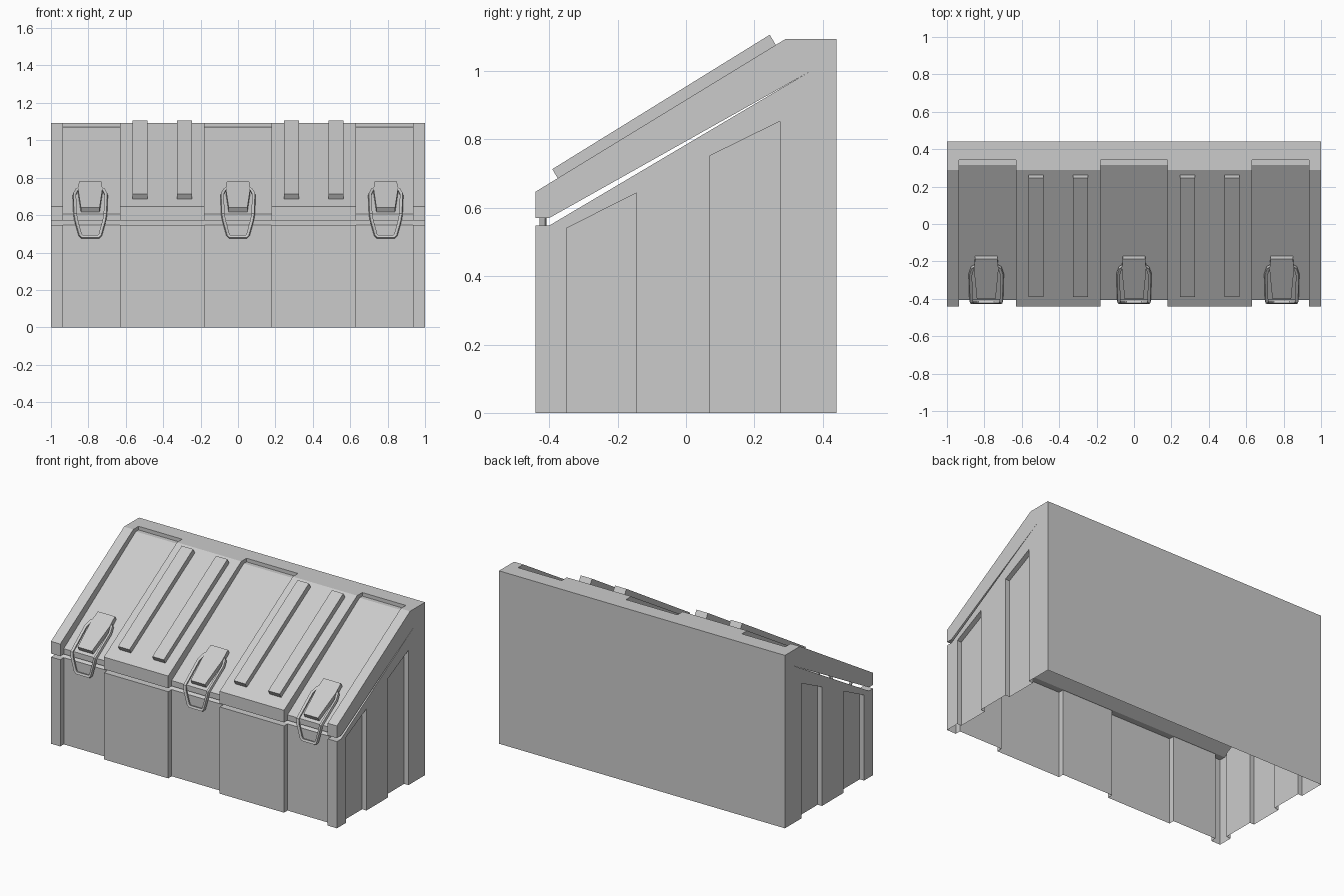
import bpy, bmesh
from mathutils import Vector

if "Cube" in bpy.data.objects:
    bpy.data.objects.remove(bpy.data.objects["Cube"])


def prism(name, pts, vec):
    """Closed solid: planar polygon swept along a vector."""
    bm = bmesh.new()
    a = [bm.verts.new(Vector(p)) for p in pts]
    b = [bm.verts.new(Vector(p) + Vector(vec)) for p in pts]
    n = len(a)
    bm.faces.new(a)
    bm.faces.new(b[::-1])
    for i in range(n):
        bm.faces.new((a[i], b[i], b[(i + 1) % n], a[(i + 1) % n]))
    bmesh.ops.recalc_face_normals(bm, faces=bm.faces)
    me = bpy.data.meshes.new(name)
    bm.to_mesh(me)
    bm.free()
    ob = bpy.data.objects.new(name, me)
    bpy.context.collection.objects.link(ob)
    return ob


def side_prism(name, yz, x0, x1):
    return prism(name, [(x0, y, z) for y, z in yz], (x1 - x0, 0, 0))


def cut(ob, cutters):
    bpy.context.view_layer.objects.active = ob
    for c in cutters:
        c.hide_render = True
        m = ob.modifiers.new("cut", 'BOOLEAN')
        m.operation = 'DIFFERENCE'
        m.solver = 'EXACT'
        m.object = c
        bpy.ops.object.modifier_apply(modifier=m.name)


# bin body and lid, meeting in a thin wedge-shaped gap
body = side_prism("bin_body", [(-.44, 0), (-.44, .548), (-.40, .548), (.305, .965),
                               (.365, 1.0), (.365, 1.093), (.44, 1.093), (.44, 0)], -1, 1)
lid = side_prism("sloped_lid", [(-.44, .57), (-.44, .647), (.29, 1.093), (.365, 1.093),
                                (.365, 1.0), (.305, .966), (-.40, .57)], -1, 1)

# recessed bays running up the front and over the lid
bay = [(-.405, -.1), (-.405, .605), (.315, 1.07), (.342, 1.07),
       (.342, 1.3), (-.6, 1.3), (-.6, -.1)]
bays = [side_prism("bay_cutter", bay, a, b)
        for a, b in ((-.935, -.63), (-.18, .18), (.63, .935))]

# slanted recesses in both side walls
sides = []
for y0, y1, z0, z1 in ((-.35, -.145, .54, .643), (.07, .275, .752, .853)):
    for x0, x1 in ((-1.1, -.97), (.97, 1.1)):
        sides.append(side_prism("side_cutter", [(y0, -.1), (y0, z0), (y1, z1), (y1, -.1)], x0, x1))

cut(lid, bays)
cut(body, bays + sides)
for c in bays + sides:
    bpy.data.objects.remove(c)

# open underside
bm = bmesh.new()
bm.from_mesh(body.data)
low = [f for f in bm.faces if all(v.co.z < .001 for v in f.verts)]
bmesh.ops.delete(bm, geom=low, context='FACES_ONLY')
bm.to_mesh(body.data)
bm.free()

# raised ribs on the lid
rib = [(-.373, .682), (-.391, .713), (.245, 1.106), (.264, 1.074)]
for i, x in enumerate((-.525, -.285, .285, .525)):
    side_prism(f"lid_rib_{i + 1}", rib, x - .04, x + .04)

# latches: tapered lever plate plus a square wire bail
slope = .465 / .72


def on_bay(x, y):
    return (x, y, .605 + slope * (y + .405))


wire = [(.055, -.225, .742), (.073, -.235, .732), (.085, -.27, .71), (.081, -.415, .605),
        (.075, -.418, .57), (.054, -.418, .495), (.044, -.418, .484)]
for i, x in enumerate((-.79, 0, .79)):
    outline = [(-.05, -.388), (-.065, -.235), (-.06, -.172), (.06, -.172), (.065, -.235), (.05, -.388)]
    prism(f"latch_lever_{i + 1}", [on_bay(x + u, y) for u, y in outline], (0, -.014, .024))
    cu = bpy.data.curves.new("latch_bail", 'CURVE')
    cu.dimensions = '3D'
    cu.bevel_depth = .011
    cu.bevel_resolution = 0
    cu.use_fill_caps = True
    path = wire + [(-u, y, z) for u, y, z in reversed(wire)]
    sp = cu.splines.new('POLY')
    sp.points.add(len(path) - 1)
    for p, (u, y, z) in zip(sp.points, path):
        p.co = (x + u, y, z, 1)
    sp.use_smooth = False
    bail = bpy.data.objects.new(f"latch_bail_{i + 1}", cu)
    bpy.context.collection.objects.link(bail)
